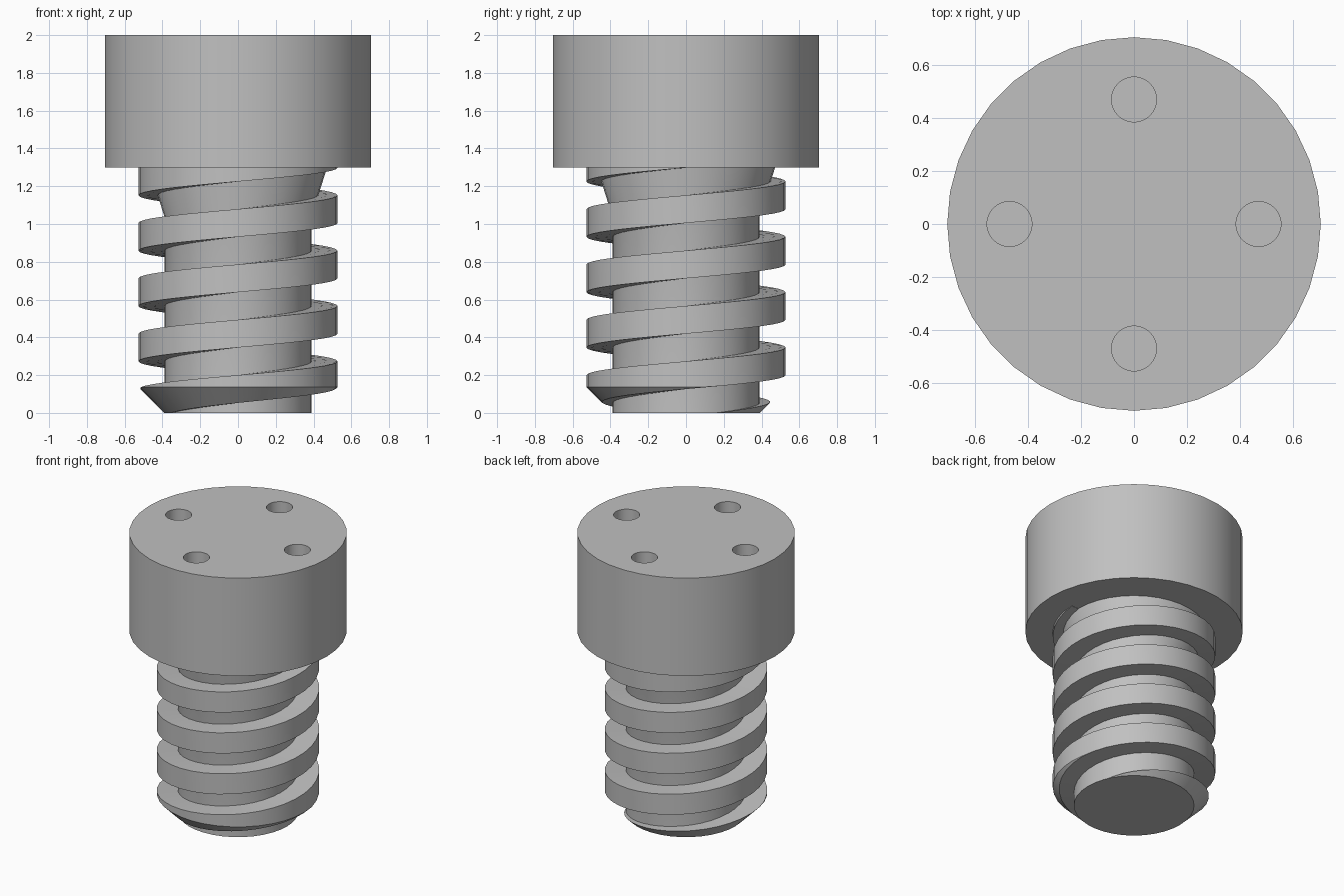
import bpy, bmesh, math

cube = bpy.data.objects.get("Cube")
if cube:
    bpy.data.objects.remove(cube, do_unlink=True)

SIDES = 36
PITCH, WIDTH = 0.293, 0.147
CORE_R, THREAD_R = 0.39, 0.527
HEAD_R, HEAD_Z, TOP_Z = 0.705, 1.3, 2.0

# One plain grey for the whole screw
grey = bpy.data.materials.new("grey_metal")
grey.use_nodes = True
colour = (0.53, 0.53, 0.53, 1)
grey.diffuse_color = colour
grey.node_tree.nodes["Principled BSDF"].inputs["Base Color"].default_value = colour


def make_object(name, bm):
    bmesh.ops.recalc_face_normals(bm, faces=bm.faces)
    mesh = bpy.data.meshes.new(name)
    bm.to_mesh(mesh)
    bm.free()
    mesh.materials.append(grey)
    obj = bpy.data.objects.new(name, mesh)
    bpy.context.collection.objects.link(obj)
    return obj


def loft(name, rings, closed=False):
    """Skin a row of equal rings and cap both ends."""
    bm = bmesh.new()
    rows = [[bm.verts.new(p) for p in ring] for ring in rings]
    n = len(rows[0])
    for a, b in zip(rows, rows[1:]):
        for i in range(n):
            j = (i + 1) % n
            bm.faces.new((a[i], a[j], b[j], b[i]))
    bm.faces.new(rows[0])
    bm.faces.new(rows[-1])
    bmesh.ops.remove_doubles(bm, verts=bm.verts, dist=1e-5)
    return make_object(name, bm)


def circle(r, z, x=0, y=0, sides=SIDES):
    steps = [math.tau * i / sides for i in range(sides)]
    return [(x + r * math.cos(t), y + r * math.sin(t), z) for t in steps]


def smooth(obj):
    bpy.ops.object.select_all(action="DESELECT")
    obj.select_set(True)
    bpy.context.view_layer.objects.active = obj
    bpy.ops.object.shade_smooth_by_angle(angle=math.radians(25))


# Head with four blind holes
head = loft("head", [circle(HEAD_R, HEAD_Z), circle(HEAD_R, TOP_Z)])
for k in range(4):
    a = k * math.pi / 2
    x, y = 0.47 * math.cos(a), 0.47 * math.sin(a)
    cutter = loft("hole_cutter", [circle(0.085, z, x, y, 32) for z in (1.65, 2.1)])
    mod = head.modifiers.new("hole", "BOOLEAN")
    mod.object, mod.solver = cutter, "EXACT"
    bpy.context.view_layer.objects.active = head
    bpy.ops.object.modifier_apply(modifier=mod.name)
    bpy.data.objects.remove(cutter, do_unlink=True)

# Core that flares below the head
profile = [(CORE_R, 0), (CORE_R, 1.04), (0.472, HEAD_Z), (0.472, 1.34)]
core = loft("core", [circle(r, z) for r, z in profile])


# Square thread, chamfered at the tip and running up into the head
def thread_section(angle, top):
    low, high = max(0, top - WIDTH), min(top, 1.33)
    low = min(low, 1.32)
    bend = min(max(THREAD_R - CORE_R, low), high)
    outer = [(min(THREAD_R, CORE_R + z), z) for z in (low, bend, high)]
    section = [(CORE_R - 0.03, low)] + outer + [(CORE_R - 0.03, high)]
    return [(r * math.cos(angle), r * math.sin(angle), z) for r, z in section]


def top_at(degrees):
    return 0.2 + PITCH * (degrees + 90) / 360


start = -90 - 0.2 / PITCH * 360
angles = [start] + list(range(-330, 1450, 360 // SIDES))
thread = loft("thread", [thread_section(math.radians(d), top_at(d)) for d in angles])

for part in (head, core, thread):
    smooth(part)
